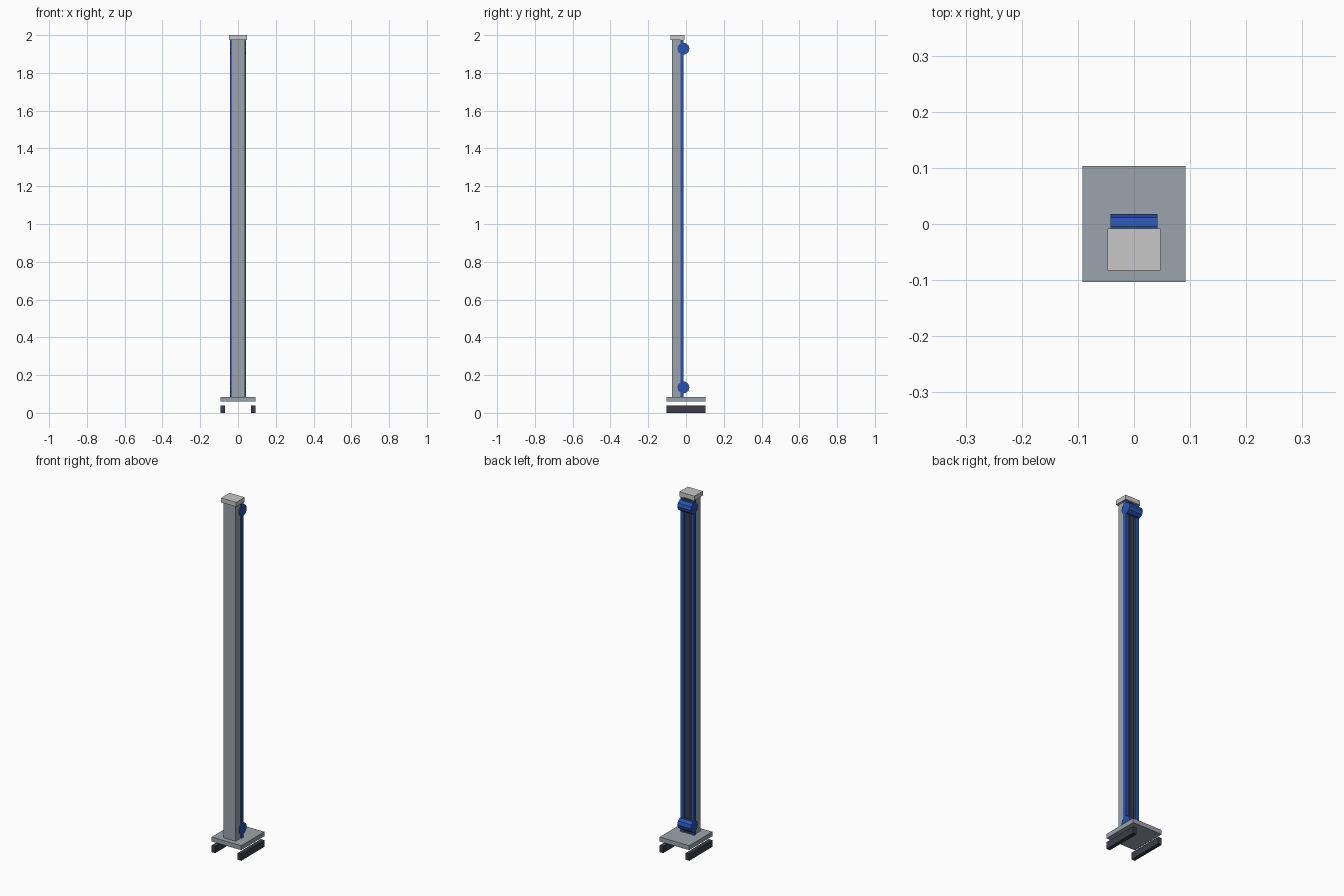
import bpy
import math
from mathutils import Matrix

cube = bpy.data.objects.get("Cube")
if cube:
    bpy.data.objects.remove(cube, do_unlink=True)


def material(name, rgb):
    mat = bpy.data.materials.new(name)
    mat.use_nodes = True
    colour = (*rgb, 1.0)
    mat.diffuse_color = colour
    mat.node_tree.nodes["Principled BSDF"].inputs["Base Color"].default_value = colour
    return mat


STEEL = material("steel grey", (0.33, 0.37, 0.42))
LIGHT = material("light grey", (0.57, 0.57, 0.58))
BLUE = material("blue", (0.025, 0.085, 0.43))
DARK = material("dark grey", (0.045, 0.048, 0.065))


def box(name, mat, x, y, z):
    """Box from (min, max) ranges on each axis."""
    ranges = (x, y, z)
    centre = [(a + b) / 2 for a, b in ranges]
    bpy.ops.mesh.primitive_cube_add(size=1, location=centre)
    obj = bpy.context.object
    obj.name = name
    obj.data.transform(Matrix.Diagonal([b - a for a, b in ranges] + [1]))
    obj.data.materials.append(mat)
    return obj


def roller(name, z):
    """Faceted drum lying along x, with one corner pointing back."""
    bpy.ops.mesh.primitive_cylinder_add(vertices=10, radius=0.032, depth=0.084,
                                        location=(0, -0.014, z))
    obj = bpy.context.object
    obj.name = name
    obj.data.transform(Matrix.Rotation(math.pi / 2, 4, "Y"))
    obj.data.materials.append(BLUE)


# Column, cap and base plate
SPAN = (0.085, 1.975)
box("column", STEEL, (-0.037, 0.037), (-0.075, -0.022), SPAN)
box("cap", LIGHT, (-0.047, 0.047), (-0.083, -0.008), (1.975, 2.0))
box("base_plate", STEEL, (-0.092, 0.092), (-0.103, 0.103), (0.06, 0.085))

# Paired rails on the back of the column, and runners under the plate
for side, sign in (("left", 1), ("right", -1)):
    box("rail_" + side, BLUE, sorted((sign * 0.022, sign * 0.042)),
        (-0.029, -0.013), SPAN)
    box("runner_" + side, DARK, sorted((sign * 0.07, sign * 0.092)),
        (-0.103, 0.103), (0, 0.038))

# Belt between the rails, carried by two rollers
box("belt", DARK, (-0.014, 0.014), (-0.023, -0.015), SPAN)
roller("top_roller", 1.928)
roller("bottom_roller", 0.135)
